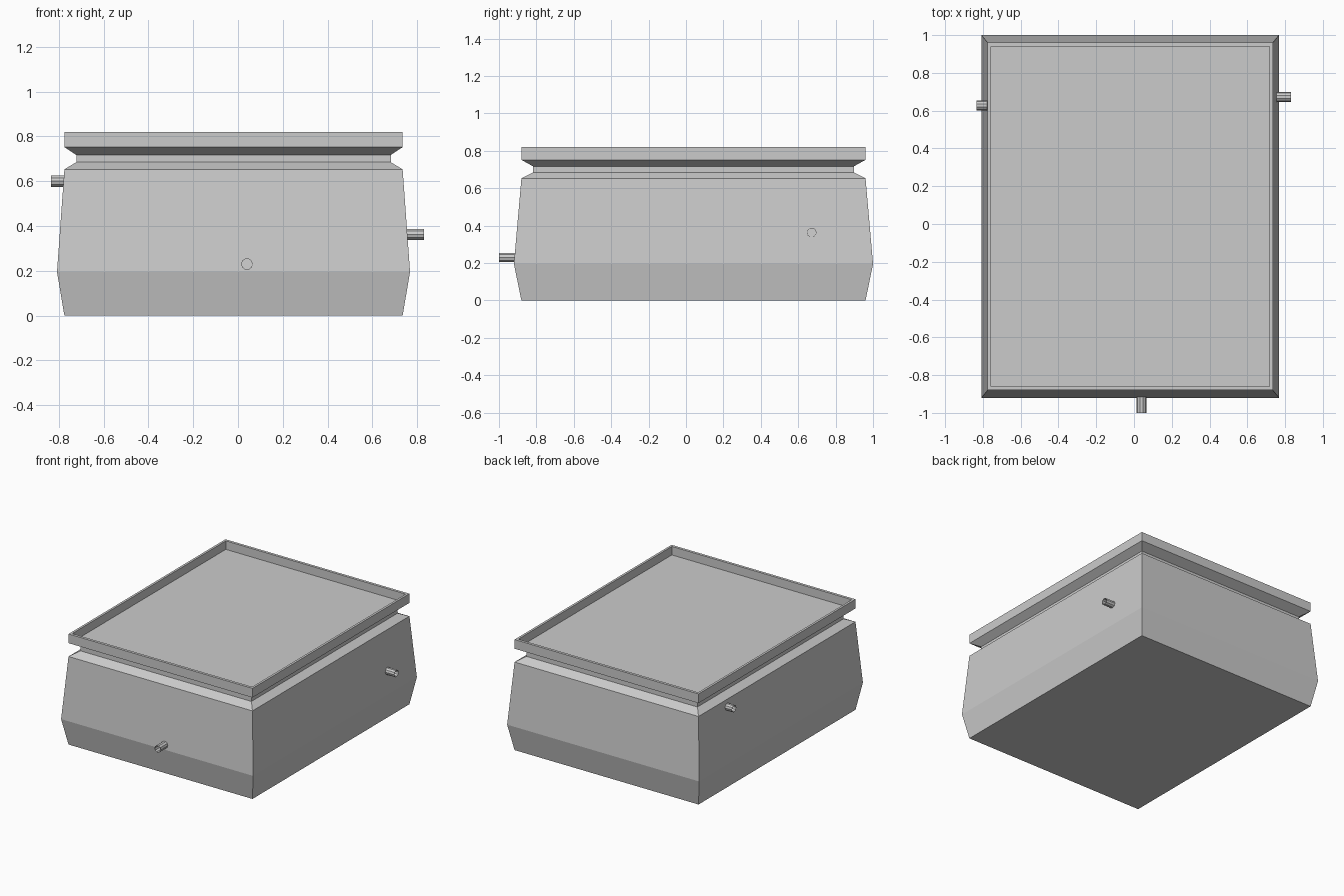
import bpy
import bmesh
from math import pi
from mathutils import Matrix, Vector

if "Cube" in bpy.data.objects:
    bpy.data.objects.remove(bpy.data.objects["Cube"])

# One plain grey for everything
grey = bpy.data.materials.new("light grey")
grey.use_nodes = True
grey.diffuse_color = (0.6, 0.6, 0.6, 1)
grey.node_tree.nodes["Principled BSDF"].inputs["Base Color"].default_value = (0.6, 0.6, 0.6, 1)

CENTRE = Vector((-0.02, 0.04, 0))


def finish(bm, name):
    bmesh.ops.recalc_face_normals(bm, faces=bm.faces)
    mesh = bpy.data.meshes.new(name)
    bm.to_mesh(mesh)
    bm.free()
    mesh.materials.append(grey)
    obj = bpy.data.objects.new(name, mesh)
    bpy.context.collection.objects.link(obj)
    return obj


def rectangular_loft(name, sections):
    """Skin a stack of rectangles (half x, half y, z), capped at both ends."""
    bm = bmesh.new()
    rings = []
    for hx, hy, z in sections:
        corners = [(-hx, -hy), (hx, -hy), (hx, hy), (-hx, hy)]
        rings.append([bm.verts.new(CENTRE + Vector((x, y, z))) for x, y in corners])
    for low, high in zip(rings, rings[1:]):
        for i in range(4):
            j = (i + 1) % 4
            bm.faces.new((low[i], low[j], high[j], high[i]))
    bm.faces.new(rings[0][::-1])
    bm.faces.new(rings[-1])
    return finish(bm, name)


def pipe(name, start, axis, length, radius=0.026):
    """Open thin-walled stub pointing along axis."""
    bm = bmesh.new()
    axis = Vector(axis)
    turn = axis.to_track_quat('Z', 'Y').to_matrix().to_4x4()
    place = Matrix.Translation(Vector(start) + axis * length / 2) @ turn
    bmesh.ops.create_cone(bm, cap_ends=False, segments=10, radius1=radius,
                          radius2=radius, depth=length,
                          matrix=place @ Matrix.Rotation(pi / 10, 4, 'Z'))
    obj = finish(bm, name)
    wall = obj.modifiers.new("wall", 'SOLIDIFY')
    wall.thickness = 0.002
    wall.offset = -1
    return obj


# Tapered tub, grooved neck, raised rim and recessed top
rectangular_loft("tank_body", [
    (0.755, 0.92, 0),
    (0.788, 0.96, 0.195),
    (0.755, 0.92, 0.653),
    (0.702, 0.857, 0.685),
    (0.702, 0.857, 0.717),
    (0.755, 0.92, 0.752),
    (0.755, 0.92, 0.82),
    (0.738, 0.90, 0.82),
    (0.738, 0.90, 0.757),
])

# Pipe stubs on three sides
pipe("front_pipe", (0.04, -0.90, 0.23), (0, -1, 0), 0.10)
pipe("left_pipe", (0.74, 0.672, 0.363), (1, 0, 0), 0.09)
pipe("right_pipe", (-0.76, 0.628, 0.60), (-1, 0, 0), 0.075)
